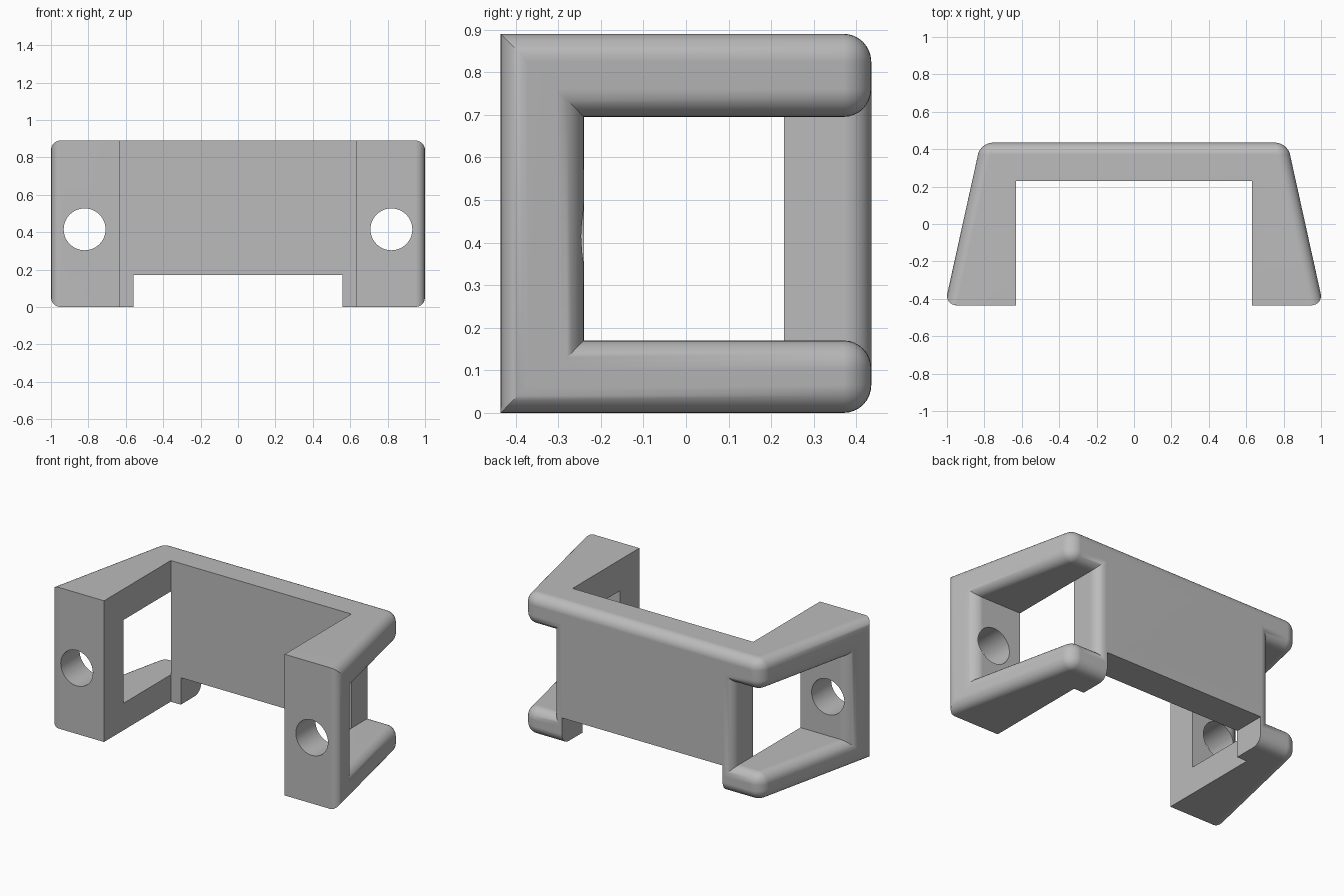
import bpy, bmesh, math
from mathutils import Matrix, Vector

cube = bpy.data.objects.get("Cube")
if cube:
    bpy.data.objects.remove(cube, do_unlink=True)

HALF_D, HEIGHT = 0.435, 0.89          # half depth and full height
FRONT_W, BACK_W = 1.012, 0.82         # half widths before rounding
SLOT_W, SLOT_Y = 0.63, 0.23           # inner slot
LOW, HIGH = 0.17, 0.695               # side opening heights
FOOT_X = 0.56                         # inner face of the rear feet
ROUND = 0.065


def add_object(name, bm):
    bmesh.ops.recalc_face_normals(bm, faces=bm.faces)
    mesh = bpy.data.meshes.new(name)
    bm.to_mesh(mesh)
    bm.free()
    obj = bpy.data.objects.new(name, mesh)
    bpy.context.collection.objects.link(obj)
    return obj


def prism(name, outline, z0, z1):
    bm = bmesh.new()
    face = bm.faces.new([bm.verts.new((x, y, z0)) for x, y in outline])
    new = bmesh.ops.extrude_face_region(bm, geom=[face])["geom"]
    top = [v for v in new if isinstance(v, bmesh.types.BMVert)]
    bmesh.ops.translate(bm, verts=top, vec=(0, 0, z1 - z0))
    return add_object(name, bm)


def box(name, x0, x1, y0, y1, z0, z1):
    return prism(name, [(x0, y0), (x1, y0), (x1, y1), (x0, y1)], z0, z1)


def cut(obj, cutter):
    mod = obj.modifiers.new("cut", "BOOLEAN")
    mod.operation, mod.solver, mod.object = "DIFFERENCE", "EXACT", cutter
    bpy.context.view_layer.objects.active = obj
    bpy.ops.object.modifier_apply(modifier=mod.name)
    bpy.data.objects.remove(cutter, do_unlink=True)


# Tapered U-shaped bracket in plan
half = [(SLOT_W, SLOT_Y), (SLOT_W, -HALF_D), (FRONT_W, -HALF_D), (BACK_W, HALF_D)]
body = prism("bracket_body", half + [(-x, y) for x, y in reversed(half)], 0, HEIGHT)

# Gap under the back wall, and side openings that run out at the back
cut(body, box("gap_cutter", -FOOT_X, FOOT_X, -0.6, 0.6, -0.2, LOW))
for side in (-1, 1):
    x0, x1 = sorted((side * SLOT_W, side * 1.3))
    cut(body, box("opening_cutter", x0, x1, -0.24, 0.6, LOW, HIGH))

# Round the outer edges of the sloping sides and of the back
bm = bmesh.new()
bm.from_mesh(body.data)
bmesh.ops.remove_doubles(bm, verts=bm.verts, dist=0.0005)
bmesh.ops.dissolve_limit(bm, angle_limit=0.01, verts=bm.verts, edges=bm.edges)
bmesh.ops.recalc_face_normals(bm, faces=bm.faces)
bm.normal_update()


def is_outer(face):
    n = face.normal
    sloping = abs(n.x) > 0.5 and abs(n.y) > 0.1
    return sloping or (n.y > 0.9 and face.calc_center_median().y > HALF_D - 0.01)


def is_rounded(edge):
    if not edge.is_convex or not any(is_outer(f) for f in edge.link_faces):
        return False
    # The gap under the wall keeps its sharp edges
    mid = (edge.verts[0].co + edge.verts[1].co) / 2
    return not (abs(mid.x) < FOOT_X + 0.01 and mid.z < LOW + 0.01)


bmesh.ops.bevel(bm, geom=[e for e in bm.edges if is_rounded(e)], offset=ROUND,
                offset_type="OFFSET", segments=8, profile=0.5, affect="EDGES",
                clamp_overlap=False)
bmesh.ops.recalc_face_normals(bm, faces=bm.faces)
bm.to_mesh(body.data)
bm.free()

# Round bolt holes through the front legs
for side in (-1, 1):
    bm = bmesh.new()
    place = Matrix.Translation(Vector((side * 0.82, -0.34, 0.415)))
    bmesh.ops.create_cone(bm, cap_ends=True, segments=48, radius1=0.112, radius2=0.112,
                          depth=0.4, matrix=place @ Matrix.Rotation(math.pi / 2, 4, "X"))
    cut(body, add_object("hole_cutter", bm))

# Plain grey finish
grey = bpy.data.materials.new("plain grey")
grey.use_nodes = True
colour = (0.5, 0.5, 0.5, 1)
grey.diffuse_color = colour
grey.node_tree.nodes["Principled BSDF"].inputs["Base Color"].default_value = colour
body.data.materials.clear()
body.data.materials.append(grey)

# Smooth rounds, crisp flats
bpy.ops.object.select_all(action="DESELECT")
body.select_set(True)
bpy.context.view_layer.objects.active = body
bpy.ops.object.shade_smooth_by_angle(angle=math.radians(30))
weighted = body.modifiers.new("even_shading", "WEIGHTED_NORMAL")
weighted.keep_sharp = True
